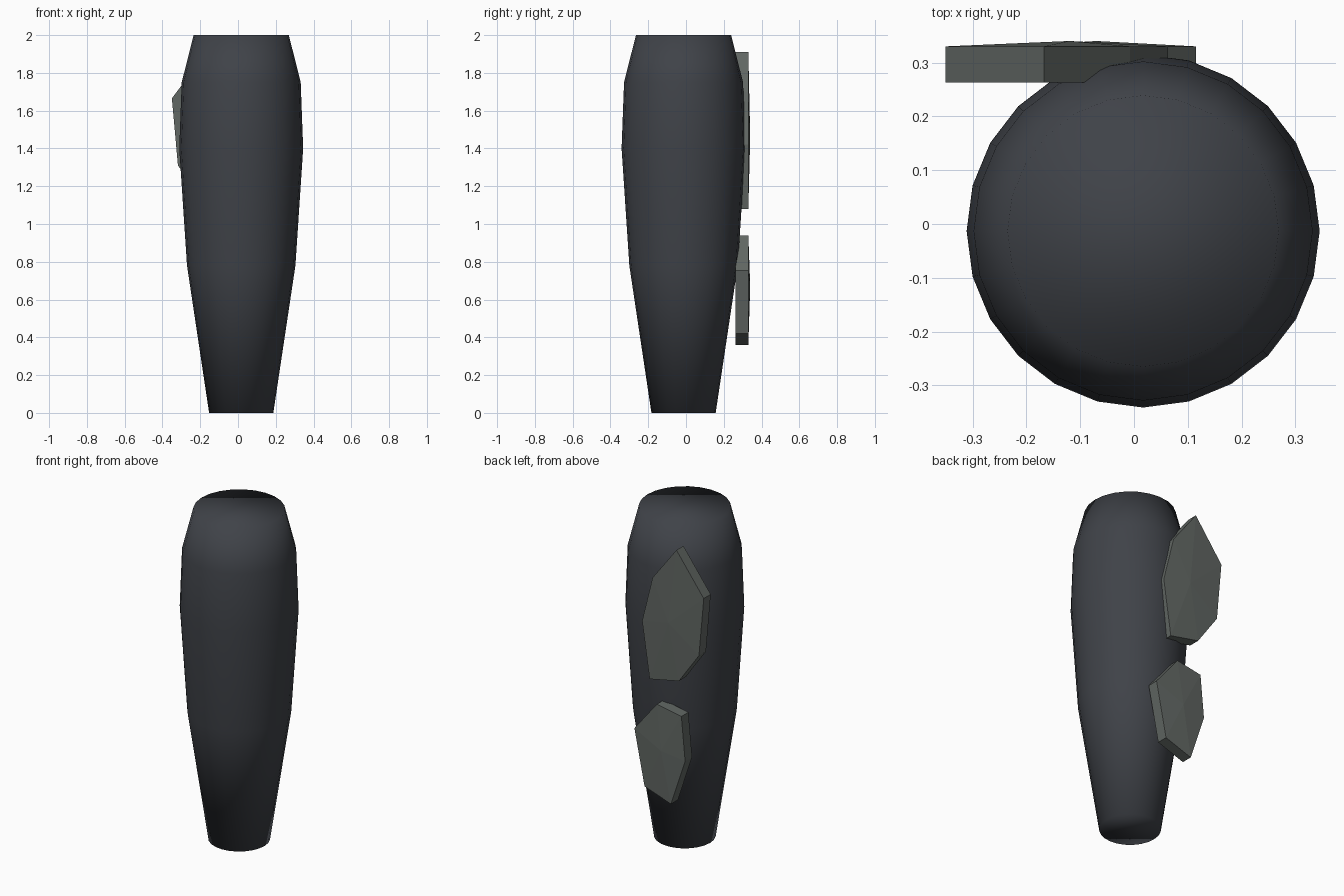
import bpy, bmesh, math

if "Cube" in bpy.data.objects:
    bpy.data.objects.remove(bpy.data.objects["Cube"])


def material(name, rgb):
    m = bpy.data.materials.new(name)
    m.diffuse_color = (*rgb, 1.0)
    m.use_nodes = True
    m.node_tree.nodes["Principled BSDF"].inputs["Base Color"].default_value = m.diffuse_color
    return m


def finish(bm, name, mat, smooth):
    bmesh.ops.recalc_face_normals(bm, faces=bm.faces)
    me = bpy.data.meshes.new(name)
    bm.to_mesh(me)
    bm.free()
    me.materials.append(mat)
    for p in me.polygons:
        p.use_smooth = smooth
    ob = bpy.data.objects.new(name, me)
    bpy.context.collection.objects.link(ob)
    return ob


def tapered_limb(name, profile, center, sides, mat):
    """Closed stack of round rings; profile is (radius, height)."""
    bm = bmesh.new()
    rings = []
    for r, z in profile:
        rings.append([bm.verts.new((center[0] + r * math.cos(2 * math.pi * i / sides),
                                    center[1] + r * math.sin(2 * math.pi * i / sides), z))
                      for i in range(sides)])
    for low, high in zip(rings, rings[1:]):
        for i in range(sides):
            j = (i + 1) % sides
            bm.faces.new((low[i], low[j], high[j], high[i]))
    bm.faces.new(rings[0])
    bm.faces.new(rings[-1])
    return finish(bm, name, mat, True)


def plate(name, outline, apex, mat, y_in=0.263, y_out=0.33, y_apex=0.34):
    """Faceted slab with a shallow raised centre on its back face."""
    bm = bmesh.new()
    inner = [bm.verts.new((x, y_in, z)) for x, z in outline]
    outer = [bm.verts.new((x, y_out, z)) for x, z in outline]
    tip = bm.verts.new((apex[0], y_apex, apex[1]))
    n = len(outline)
    for i in range(n):
        j = (i + 1) % n
        bm.faces.new((inner[i], inner[j], outer[j], outer[i]))
        bm.faces.new((outer[i], outer[j], tip))
    bm.faces.new(inner)
    return finish(bm, name, mat, False)


dark = material("dark slate", (0.05, 0.055, 0.065))
grey = material("grey green stone", (0.12, 0.135, 0.125))

# Limb
tapered_limb("limb", [(0.17, 0), (0.287, 0.78), (0.328, 1.4), (0.315, 1.75), (0.252, 2.0)],
             (0.017, -0.013), 24, dark)

# Stone plates on the back
plate("upper_plate", [(-0.167, 1.91), (-0.35, 1.665), (-0.318, 1.31), (-0.183, 1.12),
                      (0.013, 1.08), (0.063, 1.42), (-0.007, 1.70)], (-0.12, 1.46), grey)
plate("lower_plate", [(-0.035, 0.94), (-0.20, 0.91), (-0.225, 0.645), (-0.13, 0.36),
                      (0.047, 0.42), (0.115, 0.755)], (-0.07, 0.67), grey)
